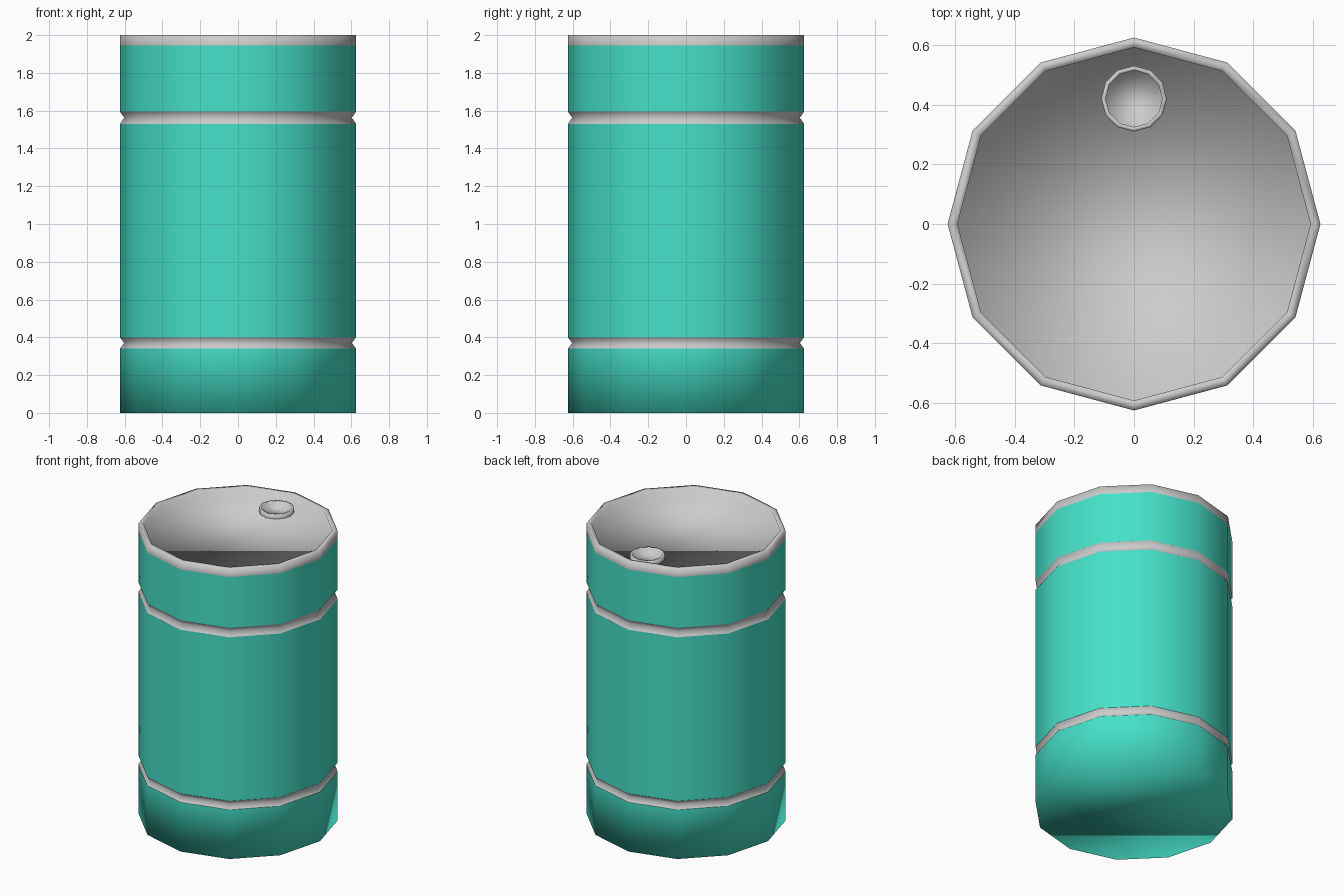
import bpy, bmesh
from math import cos, sin, pi

if "Cube" in bpy.data.objects:
    bpy.data.objects.remove(bpy.data.objects["Cube"])

SIDES = 12
teal = bpy.data.materials.new("teal_paint")
teal.diffuse_color = (0.06, 0.75, 0.58, 1)
teal.use_nodes = True
teal.node_tree.nodes["Principled BSDF"].inputs["Base Color"].default_value = teal.diffuse_color


def lathe(name, profile, center=(0, 0), cap_start=False, cap_end=False, mat=None):
    """Spin (radius, z) points, listed so that outward faces run upward."""
    bm = bmesh.new()
    rings = [[bm.verts.new((center[0] + r * cos(2 * pi * i / SIDES),
                            center[1] + r * sin(2 * pi * i / SIDES), z))
              for i in range(SIDES)] for r, z in profile]
    for a, b in zip(rings, rings[1:]):
        for i in range(SIDES):
            j = (i + 1) % SIDES
            bm.faces.new((a[i], a[j], b[j], b[i]))
    if cap_start:
        bm.faces.new(rings[0][::-1])
    if cap_end:
        bm.faces.new(rings[-1])
    for f in bm.faces:
        f.smooth = True
    me = bpy.data.meshes.new(name)
    bm.to_mesh(me)
    bm.free()
    ob = bpy.data.objects.new(name, me)
    bpy.context.collection.objects.link(ob)
    if mat:
        me.materials.append(mat)
    return ob


R = 0.625

# Painted drum wall in three sections, the lowest closed by the base
lathe("lower_wall", [(R, 0), (R, 0.34)], cap_start=True, mat=teal)
lathe("middle_wall", [(R, 0.40), (R, 1.53)], mat=teal)
lathe("upper_wall", [(R, 1.595), (R, 1.945)], mat=teal)

# Pinched grey bands between the sections
for name, z0, z1 in (("lower_band", 0.34, 0.40), ("upper_band", 1.53, 1.595)):
    lathe(name, [(R, z0), (0.603, (z0 + z1) / 2), (R, z1)])

# Raised rim with the recessed lid inside it
lathe("rim_and_lid", [(R, 1.945), (R, 2.0), (0.592, 2.0), (0.592, 1.945)], cap_end=True)

# Filler opening near the back of the lid
lathe("filler_cap", [(0.11, 1.945), (0.11, 1.975), (0.095, 1.975), (0.095, 1.95)],
      center=(0, 0.42), cap_end=True)
